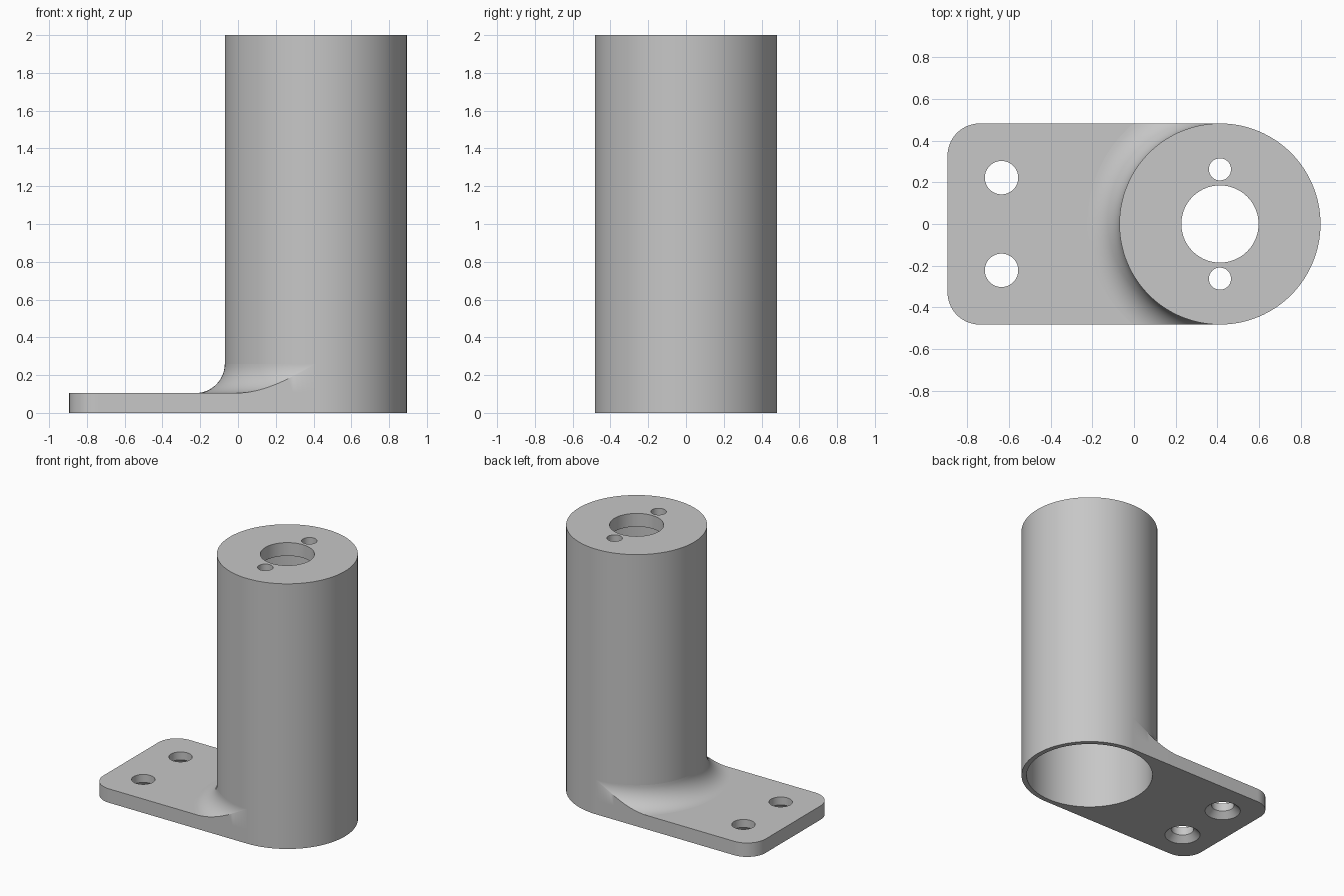
import bpy, bmesh, math
from math import sin, cos, acos, pi, radians
from mathutils import Matrix, Vector

cube = bpy.data.objects.get("Cube")
if cube:
    bpy.data.objects.remove(cube, do_unlink=True)

CX, R, BORE = 0.412, 0.482, 0.446      # tube axis, outer and inner radius
HEIGHT, CAP, PLATE = 2.0, 0.1, 0.105   # tube height, cap and plate thickness
FILLET, LEFT, CORNER = 0.155, -0.894, 0.155
SEG = 128

grey = bpy.data.materials.new("grey_metal")
grey.use_nodes = True
colour = (0.57, 0.57, 0.57, 1)
grey.diffuse_color = colour
grey.node_tree.nodes["Principled BSDF"].inputs["Base Color"].default_value = colour


def make(name, bm):
    bmesh.ops.remove_doubles(bm, verts=bm.verts, dist=1e-5)
    bmesh.ops.recalc_face_normals(bm, faces=bm.faces)
    mesh = bpy.data.meshes.new(name)
    bm.to_mesh(mesh)
    bm.free()
    mesh.materials.append(grey)
    ob = bpy.data.objects.new(name, mesh)
    bpy.context.collection.objects.link(ob)
    return ob


def revolve(name, profile, x, y):
    """Spin (radius, z) points around a vertical axis at x, y."""
    bm = bmesh.new()
    vs = [bm.verts.new((x + r, y, z)) for r, z in profile]
    es = [bm.edges.new(p) for p in zip(vs, vs[1:])]
    bmesh.ops.spin(bm, geom=vs + es, cent=(x, y, 0), axis=(0, 0, 1),
                   angle=2 * pi, steps=SEG, use_merge=False)
    return make(name, bm)


def activate(ob):
    bpy.ops.object.select_all(action='DESELECT')
    ob.select_set(True)
    bpy.context.view_layer.objects.active = ob


def drill(ob, profile, x, y):
    cutter = revolve("hole_cutter", profile, x, y)
    cutter.hide_render = True
    mod = ob.modifiers.new("hole", 'BOOLEAN')
    mod.object, mod.operation, mod.solver = cutter, 'DIFFERENCE', 'EXACT'
    activate(ob)
    bpy.ops.object.modifier_apply(modifier=mod.name)
    bpy.data.objects.remove(cutter, do_unlink=True)


def arc(x, y, r, start, end, steps):
    angles = [radians(start + (end - start) * i / steps) for i in range(steps + 1)]
    return [(x + r * cos(a), y + r * sin(a)) for a in angles]


# Hollow post, open at the bottom and capped at the top
post = revolve("post", [(0, HEIGHT), (R, HEIGHT), (R, 0), (BORE, 0),
                        (BORE, HEIGHT - CAP), (0, HEIGHT - CAP)], CX, 0)
for radius, y in ((0.185, 0), (0.053, 0.262), (0.053, -0.262)):
    drill(post, [(0, 1.8), (radius, 1.8), (radius, 2.1), (0, 2.1)], CX, y)

# Mounting plate with rounded corners, shaped around the post
outline = arc(CX, 0, R, 270, 90, SEG // 2)
outline += arc(LEFT + CORNER, R - CORNER, CORNER, 90, 180, 16)
outline += arc(LEFT + CORNER, CORNER - R, CORNER, 180, 270, 16)
bm = bmesh.new()
face = bm.faces.new([bm.verts.new((x, y, 0)) for x, y in outline])
up = bmesh.ops.extrude_face_region(bm, geom=[face], use_keep_orig=True)["geom"]
bmesh.ops.translate(bm, vec=(0, 0, PLATE),
                    verts=[g for g in up if isinstance(g, bmesh.types.BMVert)])
plate = make("mounting_plate", bm)

# Countersunk screw holes
for y in (-0.222, 0.222):
    drill(plate, [(0, -0.045), (0.17, -0.045), (0.08, 0.045), (0.08, 0.2), (0, 0.2)],
          -0.635, y)

# Curved fillet between post and plate, trimmed flush with the plate sides
bm = bmesh.new()
rows = []
for i in range(SEG // 2 + 1):
    a = pi / 2 + pi * i / (SEG // 2)
    reach = min(R + FILLET, R / max(abs(sin(a)), 0.01))
    t_max = acos(max(0, min(1, (R + FILLET - reach) / FILLET)))
    row = []
    for k in range(15):
        t = t_max * k / 14
        r = R + FILLET * (1 - cos(t))
        row.append((r, PLATE + FILLET * (1 - sin(t))))
    row.append((reach, PLATE))
    rows.append([bm.verts.new((CX + r * cos(a), r * sin(a), z)) for r, z in row])
for a, b in zip(rows, rows[1:]):
    for k in range(15):
        bm.faces.new((a[k], a[k + 1], b[k + 1], b[k]))
bmesh.ops.dissolve_degenerate(bm, edges=bm.edges, dist=1e-5)
fillet = make("base_fillet", bm)

for ob in (post, plate, fillet):
    activate(ob)
    bpy.ops.object.shade_smooth_by_angle(angle=radians(30))
